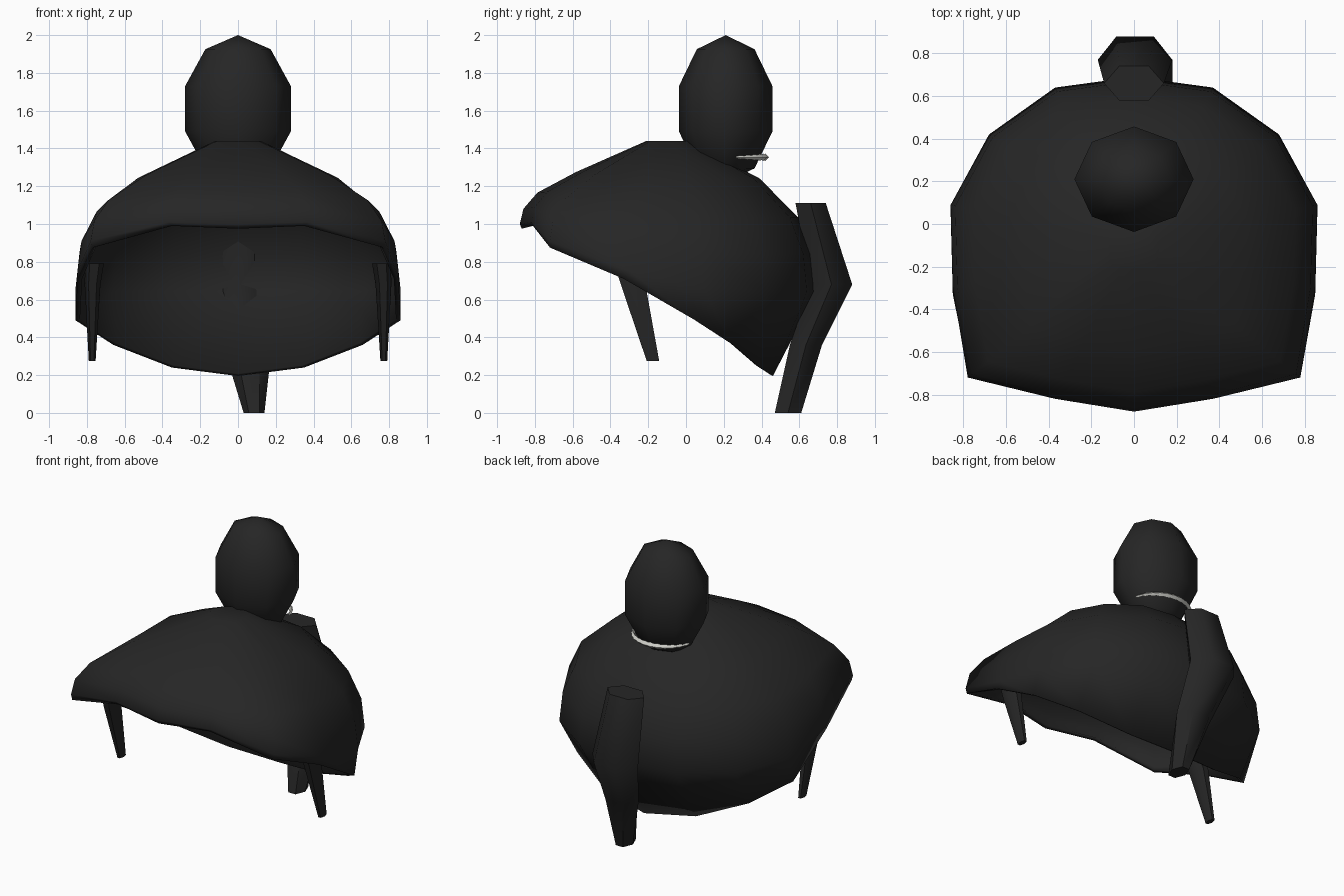
import bpy, bmesh, math

if "Cube" in bpy.data.objects:
    bpy.data.objects.remove(bpy.data.objects["Cube"])


def material(name, color):
    m = bpy.data.materials.new(name)
    m.diffuse_color = (*color, 1)
    m.use_nodes = True
    m.node_tree.nodes["Principled BSDF"].inputs["Base Color"].default_value = m.diffuse_color
    return m


black = material("soft black", (0.019, 0.019, 0.019))
grey = material("pale grey", (0.6, 0.6, 0.56))


def loft(name, rings, mat, cap_start=True, cap_end=True, angle=60):
    """Skin a list of closed rings of equal length into one object."""
    bm = bmesh.new()
    loops = [[bm.verts.new(p) for p in ring] for ring in rings]
    n = len(loops[0])
    for a, b in zip(loops, loops[1:]):
        for i in range(n):
            j = (i + 1) % n
            bm.faces.new((a[i], a[j], b[j], b[i]))
    if cap_start:
        bm.faces.new(loops[0][::-1])
    if cap_end:
        bm.faces.new(loops[-1])
    bmesh.ops.recalc_face_normals(bm, faces=bm.faces)
    me = bpy.data.meshes.new(name)
    bm.to_mesh(me)
    bm.free()
    ob = bpy.data.objects.new(name, me)
    bpy.context.collection.objects.link(ob)
    me.materials.append(mat)
    smooth(ob, angle)
    return ob


def smooth(ob, angle):
    bpy.ops.object.select_all(action='DESELECT')
    ob.select_set(True)
    bpy.context.view_layer.objects.active = ob
    bpy.ops.object.shade_smooth_by_angle(angle=math.radians(angle))


def limb(name, sections, sides=6):
    """Sections are (x, y, z, half width, half depth)."""
    rings = []
    for x, y, z, rx, ry in sections:
        ring = []
        for i in range(sides):
            a = math.tau * i / sides
            ring.append((x + rx * math.cos(a), y + ry * math.sin(a) / math.sin(math.pi / 3), z))
        rings.append(ring)
    return loft(name, rings, black, angle=50)


# Cloak shell: spokes from front to back, as widest x, y, drop, then rim x, y, z
spokes = [
    (0.00, -0.88, 0.44, 0.00, -0.87, 0.975),
    (0.37, -0.82, 0.43, 0.35, -0.81, 0.99),
    (0.78, -0.72, 0.53, 0.77, -0.72, 0.875),
    (0.85, -0.30, 0.69, 0.85, -0.33, 0.71),
    (0.86, 0.09, 0.78, 0.86, 0.05, 0.49),
    (0.68, 0.42, 0.80, 0.66, 0.25, 0.36),
    (0.37, 0.64, 0.80, 0.35, 0.39, 0.24),
    (0.00, 0.69, 0.80, 0.00, 0.46, 0.195),
]
full = spokes + [(-s[0], s[1], s[2], -s[3], s[4], s[5]) for s in spokes[-2:0:-1]]
profile = [(0.14, 0), (0.62, 0.25), (0.88, 0.51), (0.975, 0.75), (1, 1)]
cy, top = -0.1, 1.44
rings = [[(x * f, cy + (y - cy) * f, top - d * t ** (0.34 + 0.83 * d))
          for x, y, d, *_ in full] for f, t in profile]
rings.append([s[3:] for s in full])
cloak = loft("cloak", rings, black, cap_end=False, angle=75)
if cloak.data.polygons[-1].normal.z < 0:
    cloak.data.flip_normals()
mod = cloak.modifiers.new("thickness", 'SOLIDIFY')
mod.thickness = 0.025
mod.offset = -1

# Head
bpy.ops.mesh.primitive_uv_sphere_add(segments=8, ring_count=5, radius=1, location=(0, 0.21, 1.61))
head = bpy.context.object
head.name = "head"
head.scale = (0.294, 0.26, 0.39)
head.data.materials.append(black)
smooth(head, 80)

# Jagged collar band curving round the lower back of the head
steps, collar = 24, []
for i in range(steps + 1):
    u = i / steps
    a = math.radians(15 + 150 * u)
    r = 0.005 + 0.011 * math.sin(math.pi * u) + 0.004 * (i % 2)
    ring = []
    for k in range(4):
        b = math.tau * k / 4
        d = r * math.cos(b)
        ring.append(((0.215 + d) * math.cos(a), 0.21 + (0.21 + d) * math.sin(a), 1.353 + r * math.sin(b)))
    collar.append(ring)
loft("collar", collar, grey, angle=30)

# Rear limb, bent backwards at the middle
limb("rear_limb", [
    (0.085, 0.54, 0.00, 0.055, 0.07),
    (0.05, 0.635, 0.36, 0.13, 0.085),
    (0.005, 0.77, 0.68, 0.175, 0.11),
    (0.0, 0.66, 1.11, 0.14, 0.08),
])

# Pair of thin front limbs
for name, s in (("front_limb_right", 1), ("front_limb_left", -1)):
    limb(name, [
        (s * 0.772, -0.175, 0.275, 0.018, 0.033),
        (s * 0.77, -0.28, 0.68, 0.042, 0.065),
        (s * 0.76, -0.32, 0.79, 0.05, 0.06),
    ])
